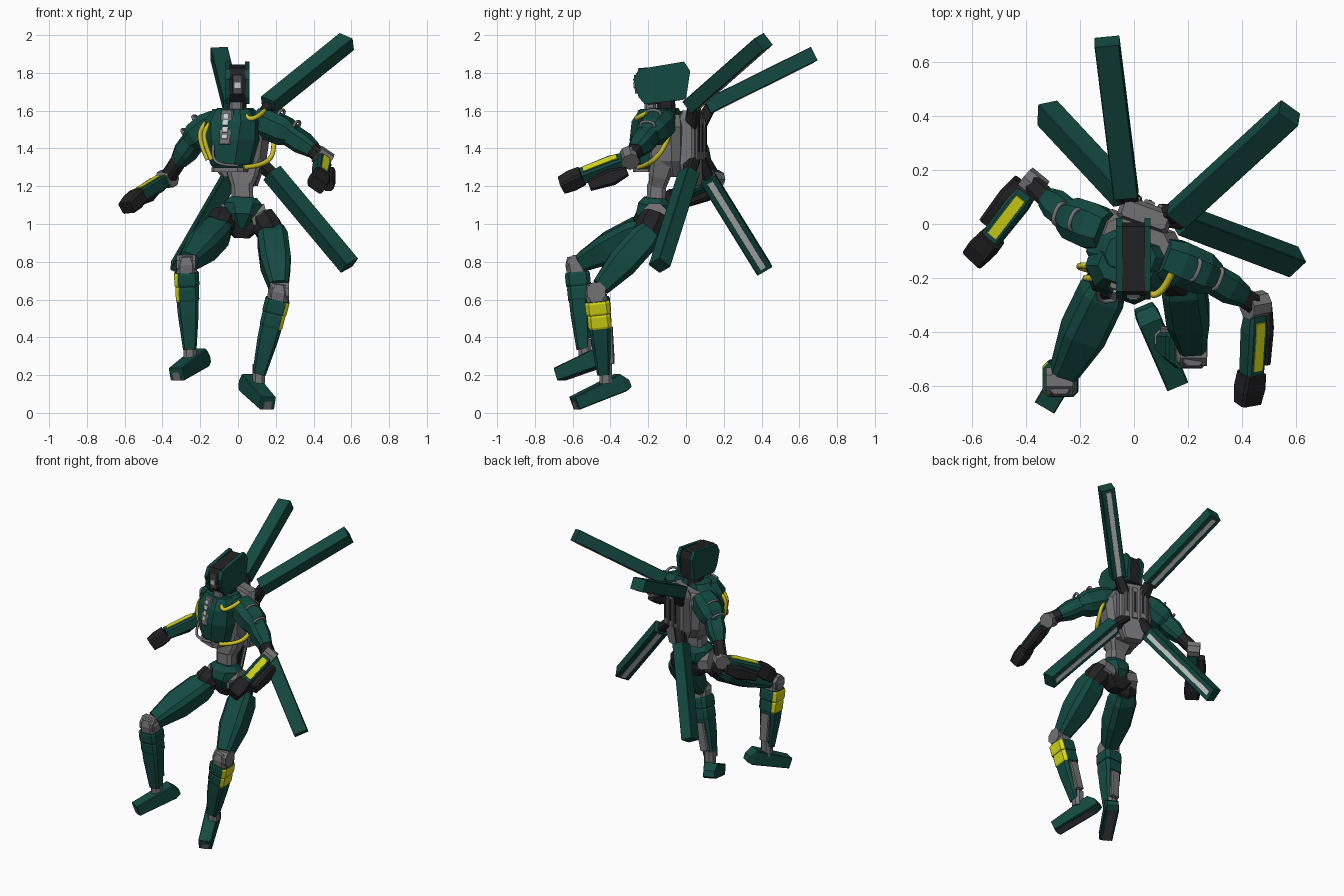
import bpy, bmesh, math
from mathutils import Vector as V

if "Cube" in bpy.data.objects:
    bpy.data.objects.remove(bpy.data.objects["Cube"])

def mat(name, r, g, b):
    m = bpy.data.materials.new(name)
    m.diffuse_color = (r, g, b, 1)
    m.use_nodes = True
    m.node_tree.nodes["Principled BSDF"].inputs["Base Color"].default_value = m.diffuse_color
    return m

GREEN = mat("deep_green", .007, .068, .054)
GREY = mat("metal_grey", .17, .17, .175)
BLACK = mat("dark_rubber", .016, .016, .017)
YELLOW = mat("bright_yellow", .68, .70, .008)
CABLE = mat("cable_yellow", .62, .54, .02)
PALE = mat("pale_light", .62, .64, .64)
DARKGREY = mat("sole_grey", .07, .07, .072)

def finish(name, bm, mats, rule=None):
    bmesh.ops.recalc_face_normals(bm, faces=bm.faces)
    if rule:
        for f in bm.faces:
            f.material_index = 1 if rule(f.normal) else 0
    me = bpy.data.meshes.new(name)
    bm.to_mesh(me)
    bm.free()
    for m in mats:
        me.materials.append(m)
    ob = bpy.data.objects.new(name, me)
    bpy.context.collection.objects.link(ob)
    return ob

def frame(p0, p1, hint):
    a = (V(p1) - V(p0)).normalized()
    h = V(hint)
    d = (h - a * h.dot(a)).normalized()
    return a, d, a.cross(d)

def bar(name, p0, p1, stations, hint, mats, ch=.35, rule=None):
    """Chamfered box lofted from p0 to p1; station = (t, half width, half depth along hint[, depth shift])."""
    if not isinstance(mats, list):
        mats = [mats]
    p0, p1 = V(p0), V(p1)
    a, d, w = frame(p0, p1, hint)
    bm = bmesh.new()
    rings = []
    for s in stations:
        t, x, y = s[:3]
        c = p0.lerp(p1, t) + d * (s[3] if len(s) > 3 else 0)
        k = ch * min(x, y)
        pts = [(x, y-k), (x-k, y), (k-x, y), (-x, y-k), (-x, k-y), (k-x, -y), (x-k, -y), (x, k-y)]
        rings.append([bm.verts.new(c + w * i + d * j) for i, j in pts])
    for r, q in zip(rings, rings[1:]):
        for i in range(8):
            bm.faces.new((r[i], r[(i+1) % 8], q[(i+1) % 8], q[i]))
    bm.faces.new(rings[0])
    bm.faces.new(rings[-1])
    return finish(name, bm, mats, rule)

def box(name, p0, p1, hw, hd, hint, m, ch=.1):
    return bar(name, p0, p1, [(0, hw, hd), (1, hw, hd)], hint, m, ch)

def prism(name, pts, x0, x1, m):
    bm = bmesh.new()
    f = bm.faces.new([bm.verts.new((x0, y, z)) for y, z in pts])
    r = bmesh.ops.extrude_face_region(bm, geom=[f])
    bmesh.ops.translate(bm, vec=(x1 - x0, 0, 0), verts=[e for e in r["geom"] if isinstance(e, bmesh.types.BMVert)])
    return finish(name, bm, [m])

def tube(name, pts, r, m):
    cu = bpy.data.curves.new(name, 'CURVE')
    cu.dimensions = '3D'
    cu.bevel_depth, cu.bevel_resolution, cu.use_fill_caps = r, 2, True
    sp = cu.splines.new('NURBS')
    sp.points.add(len(pts) - 1)
    for p, q in zip(sp.points, pts):
        p.co = (*q, 1)
    sp.order_u, sp.use_endpoint_u, sp.resolution_u = 3, True, 6
    cu.materials.append(m)
    ob = bpy.data.objects.new(name, cu)
    bpy.context.collection.objects.link(ob)

# Torso frame, turned about z: u to the model's left, b backwards
U, B = V((.94, -.34, 0)), V((.34, .94, 0))
FRONT = -B
def P(u, b, z):
    return V((0, -.08, z)) + U * u + B * b

# Torso
bar("chest_shell", P(0, -.09, 1.28), P(0, -.09, 1.61),
    [(0, .085, .07), (.12, .11, .10), (.5, .145, .115), (.8, .145, .10), (1, .10, .06)], FRONT, GREEN, .6)
bar("chest_core", P(0, 0, 1.25), P(0, 0, 1.58),
    [(0, .08, .07), (.25, .14, .09), (.8, .165, .10), (1, .12, .08)], FRONT, GREY, .4)
bar("collar", P(0, -.04, 1.54), P(0, -.04, 1.615), [(0, .16, .08), (1, .09, .06)], FRONT, GREEN, .5)
bar("chest_strip", P(0, -.193, 1.42), P(0, -.155, 1.60), [(0, .032, .02), (.5, .038, .02), (1, .034, .02)], FRONT, GREY, .3)
for i in range(4):
    z, b = 1.45 + i * .036, -.209 + i * .0076
    box("chest_light", P(0, b, z), P(0, b + .006, z + .026), .016, .006, FRONT, PALE)
box("chest_belt", P(0, -.13, 1.275), P(0, -.13, 1.30), .09, .06, FRONT, GREY, .4)
bar("waist", (.03, -.12, 1.34), (.02, -.155, 1.19), [(0, .10, .07), (.6, .08, .055), (1, .055, .045)], (0, -1, 0), GREY)
box("lower_waist", (.02, -.155, 1.21), (.025, -.16, 1.10), .058, .05, (0, -1, 0), GREY, .4)
bar("pelvis", (.03, -.165, 1.14), (.02, -.175, .975),
    [(0, .07, .055), (.2, .10, .085), (.55, .095, .095), (1, .03, .05)], (0, -1, 0), GREEN, .6)
bar("crotch", (.025, -.16, 1.03), (.02, -.16, .925), [(0, .13, .06), (.5, .10, .06), (1, .04, .04)], (0, -1, 0), BLACK, .4)

# Backpack with slots
bar("backpack", P(0, .12, 1.20), P(0, .12, 1.60), [(0, .06, .03), (.3, .10, .045), (.9, .10, .045), (1, .085, .03)], B, GREY, .3)
for u in (-.055, 0, .055):
    box("backpack_rib", P(u, .165, 1.34), P(u, .165, 1.56), .02, .012, B, GREY, .3)
    box("backpack_slot", P(u, .177, 1.38), P(u, .177, 1.53), .006, .003, B, BLACK)

# Four blades with a pale strip on the rear underside
THRUST = V((0, .5, -.85))
for root, tip, u, z in (((.16, .03, 1.63), (.575, .41, 1.965), .06, 1.52), ((-.03, .11, 1.62), (-.10, .675, 1.90), -.06, 1.52),
                        ((-.04, .11, 1.25), (-.32, .41, .765), -.05, 1.34), ((.18, .015, 1.27), (.59, -.14, .78), .05, 1.34)):
    r, t = V(root), V(tip)
    a, d, w = frame(r, t, THRUST)
    box("blade", r, t, .046, .04, THRUST, GREEN, .08)
    box("blade_light", r.lerp(t, .03) + d * .040, r.lerp(t, .97) + d * .040, .016, .003, THRUST, PALE)
    bar("blade_arm", P(u, .14, z), r + a * .03, [(0, .035, .035), (1, .028, .028)], THRUST, BLACK)

# Head: dark core between two green side plates
prism("head_core", [(-.265, 1.78), (-.25, 1.825), (-.01, 1.845), (.005, 1.80), (0, 1.66), (-.20, 1.63), (-.25, 1.69)], -.045, .04, BLACK)
plate = [(-.28, 1.765), (-.25, 1.82), (-.01, 1.86), (.022, 1.81), (0, 1.66), (-.22, 1.635), (-.25, 1.67)]
prism("head_side_right", plate, -.066, -.043, GREEN)
prism("head_side_left", plate, .038, .061, GREEN)
box("face_plate", (-.003, -.262, 1.69), (-.003, -.268, 1.79), .025, .008, (0, -1, 0), DARKGREY)
box("eye_light", (-.003, -.272, 1.72), (-.003, -.275, 1.75), .016, .005, (0, -1, 0), PALE)
box("neck", (0, -.10, 1.56), (0, -.11, 1.67), .045, .05, (0, -1, 0), BLACK, .5)
box("neck_front", (-.01, -.19, 1.58), (-.01, -.19, 1.645), .035, .03, (0, -1, 0), GREY, .4)

# Cables
tube("side_cable", [(-.13, -.16, 1.57), (-.19, -.15, 1.53), (-.21, -.16, 1.44), (-.16, -.17, 1.34)], .012, CABLE)
tube("side_cable", [(-.11, -.20, 1.57), (-.17, -.20, 1.52), (-.185, -.20, 1.44), (-.14, -.20, 1.34)], .012, CABLE)
tube("waist_cable", [(.18, -.08, 1.50), (.20, -.11, 1.40), (.15, -.20, 1.31), (.03, -.25, 1.30)], .013, CABLE)
tube("collar_cable", [(.02, -.20, 1.60), (.05, -.27, 1.55), (.11, -.25, 1.57), (.14, -.18, 1.60)], .013, CABLE)
tube("chest_pipe", [(-.13, -.24, 1.42), (-.14, -.28, 1.35), (-.09, -.29, 1.31), (.0, -.26, 1.31)], .008, GREY)

# Arms: side, shoulder in/out, upper arm end, elbow, wrist, fingertip, top direction
ARMS = ((1, (.10, -.12, 1.555), (.30, -.20, 1.465), (.40, -.265, 1.39), (.45, -.30, 1.35), (.435, -.55, 1.255), (.42, -.66, 1.205), (.55, 0, .8)),
        (-1, (-.10, -.03, 1.55), (-.255, .03, 1.43), (-.315, .09, 1.33), (-.375, .145, 1.24), (-.525, -.05, 1.15), (-.59, -.125, 1.085), (-.2, -.1, 1)))
for s, s0, s1, u1, el, wr, tip, top in ARMS:
    s0, s1, u1, el, wr, tip = map(V, (s0, s1, u1, el, wr, tip))
    bar("shoulder", s0, s1, [(0, .07, .06), (.3, .085, .078), (.75, .08, .075), (1, .055, .05)], (0, 0, 1), GREEN, .5)
    bar("upper_arm", s0.lerp(s1, .8), u1, [(0, .058, .055), (.6, .058, .055), (1, .04, .04)], (0, 0, 1), GREEN, .4)
    box("inner_arm", s1.lerp(u1, .6), el, .037, .037, (0, 0, 1), BLACK, .4)
    a, d, w = frame(s0, s1, (0, 0, 1))
    for t, h in ((.5, .072), (.95, .05)):
        p = s0.lerp(s1, t) + d * h
        tube("shoulder_handle", [p - w*.04, p - w*.04 + d*.03, p + w*.04 + d*.03, p + w*.04], .008, GREY)
    a, d, w = frame(el, wr, top)
    n = d.cross(a) * s
    n = n if n.x * s > 0 else -n
    box("elbow", el - n * .04, el + n * .04, .046, .046, a, GREY, .586)
    bar("forearm", el.lerp(wr, .1), wr, [(0, .034, .03), (.3, .042, .04), (1, .038, .036)], top, GREEN, .3)
    box("forearm_stripe", el.lerp(wr, .22) + d * .038, el.lerp(wr, .93) + d * .036, .02, .004, top, YELLOW)
    q = n * .05 - V((0, 0, .035))
    bar("forearm_guard", el.lerp(wr, .08) + q, el.lerp(wr, .88) + q, [(0, .022, .025), (.4, .032, .045), (1, .028, .03)], (0, 0, 1), BLACK, .4)
    bar("hand", wr, tip, [(0, .045, .04), (.5, .05, .042), (1, .045, .034)], top, BLACK, .25)

# Legs: side, hip, knee, ankle, heel, toe
LEGS = ((1, (.175, -.17, .98), (.22, -.475, .64), (.11, -.425, .20), (.04, -.315, .175), (.157, -.59, .052)),
        (-1, (-.085, -.19, .99), (-.275, -.58, .785), (-.255, -.535, .33), (-.18, -.425, .305), (-.325, -.67, .205)))
for s, hip, kn, an, heel, toe in LEGS:
    hip, kn, an, heel, toe = map(V, (hip, kn, an, heel, toe))
    c = V((.025 + s * .10, -.165, 1.02))
    box("hip_collar", c - V((s*.05, 0, 0)), c + V((s*.03, 0, .02)), .07, .07, (0, 0, 1), GREY, .586)
    bar("hip_joint", c + V((0, 0, .02)), hip.lerp(kn, .12), [(0, .065, .07), (.6, .075, .08), (1, .06, .065)], (0, -1, 0), BLACK, .586)
    bar("thigh", hip, kn, [(.05, .065, .06), (.18, .08, .08), (.55, .08, .08), (.92, .05, .05)], (0, -1, 1), GREEN, .35)
    box("knee", kn - V((.05, 0, 0)), kn + V((.05, 0, 0)), .05, .05, (0, 0, 1), GREY, .586)
    back = (0, 1, 0)
    bar("knee_cap", kn + V((0, -.01, .045)), kn.lerp(an, .12), [(0, .035, .04), (.4, .055, .055), (1, .055, .055)], back, GREY, .4)
    outer = lambda n: n.x * s > .35
    for t0, t1, h in ((.09, .25, .066), (.25, .42, .062)):
        bar("shin_band", kn.lerp(an, t0), kn.lerp(an, t1), [(0, h-.004, h-.004), (.15, h, h), (.85, h, h), (1, h-.004, h-.004)],
            back, [GREEN, YELLOW], .3, outer)
    bar("shin", kn.lerp(an, .35), kn.lerp(an, .98), [(0, .06, .058), (.35, .055, .052, -.005), (1, .036, .034, -.01)], back, GREEN, .3)
    bar("calf_plate", kn.lerp(an, .45), kn.lerp(an, .86), [(0, .034, .02, .045), (1, .03, .02, .035)], back, GREY, .3)
    box("ankle", an + V((0, 0, .06)), an - V((0, 0, .045)), .034, .034, back, GREY, .5)
    # foot with grey sole and toe inset
    up = V((0, 0, 1))
    a, d, w = frame(heel, toe, up)
    bar("foot", heel, toe, [(0, .036, .02, -.02), (.12, .045, .05), (1, .042, .036)], up, GREEN, .12)
    box("sole", heel.lerp(toe, .13) - d * .047, heel.lerp(toe, .97) - d * .036, .025, .004, up, DARKGREY)
    box("toe_inset", toe - d * .012 - a * .003, toe - d * .012 + a * .004, .022, .022, up, GREY)
